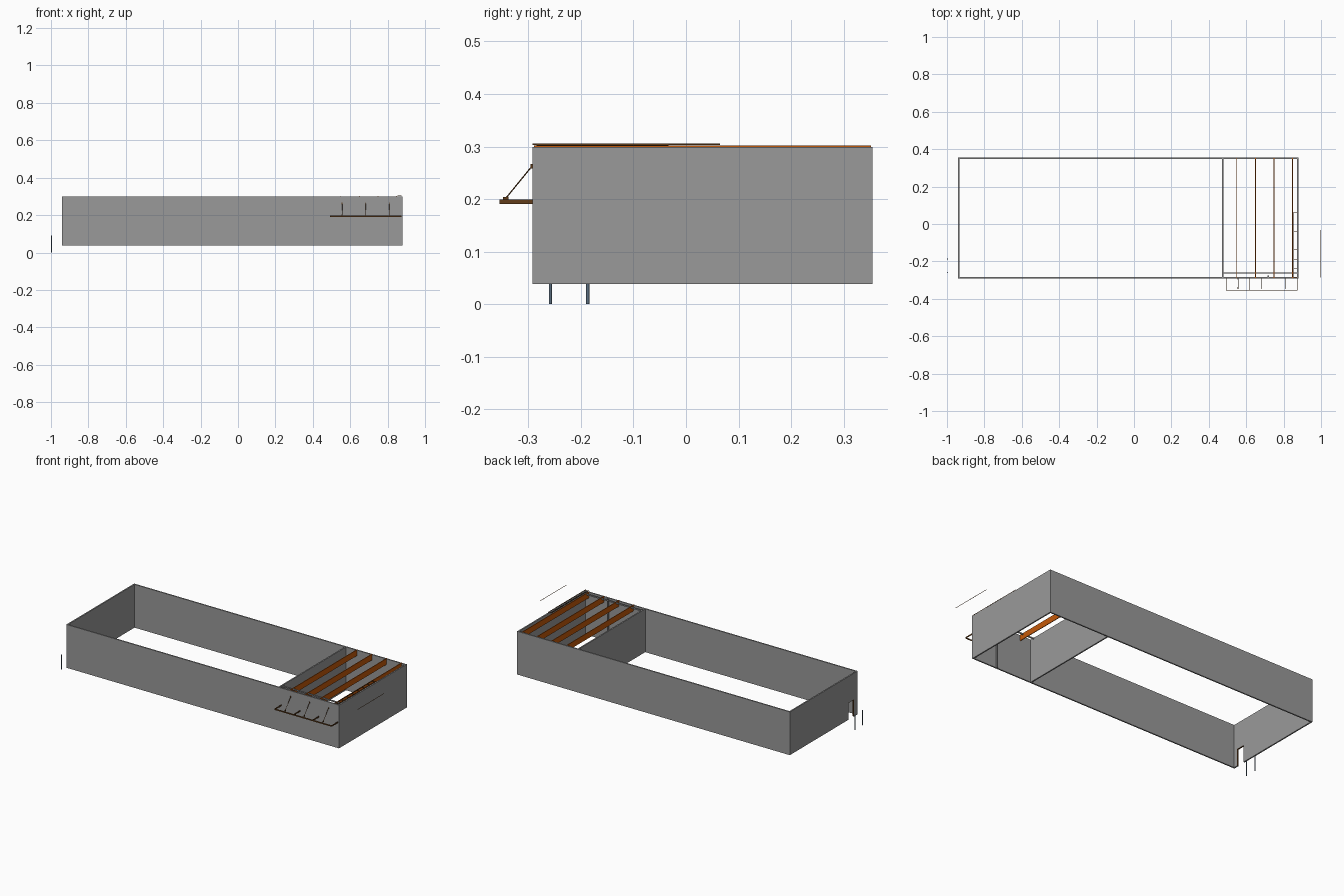
import bpy, bmesh
from mathutils import Vector

if "Cube" in bpy.data.objects:
    bpy.data.objects.remove(bpy.data.objects["Cube"])


def material(name, rgb):
    m = bpy.data.materials.new(name)
    m.diffuse_color = (*rgb, 1)
    m.use_nodes = True
    m.node_tree.nodes["Principled BSDF"].inputs["Base Color"].default_value = m.diffuse_color
    return m


WALL = material("dark_grey_wall", (0.32, 0.32, 0.32))
TIMBER = material("timber", (0.55, 0.10, 0.003))
DARK = material("dark_wood", (0.12, 0.045, 0.01))
STEEL = material("steel", (0.10, 0.15, 0.21))


def finish(name, bm, mat):
    me = bpy.data.meshes.new(name)
    bm.to_mesh(me)
    bm.free()
    ob = bpy.data.objects.new(name, me)
    bpy.context.collection.objects.link(ob)
    me.materials.append(mat)
    return ob


def box(name, lo, hi, mat=WALL):
    bm = bmesh.new()
    bmesh.ops.create_cube(bm, size=1)
    for v in bm.verts:
        v.co = Vector([(a + b) / 2 + c * (b - a) for a, b, c in zip(lo, hi, v.co)])
    return finish(name, bm, mat)


def rod(name, a, b, r, mat, sides=8):
    a, b = Vector(a), Vector(b)
    bm = bmesh.new()
    bmesh.ops.create_cone(bm, cap_ends=True, segments=sides, radius1=r, radius2=r,
                          depth=(b - a).length)
    q = (b - a).to_track_quat('Z', 'Y')
    for v in bm.verts:
        v.co = q @ v.co + (a + b) / 2
    return finish(name, bm, mat)


X0, X1, Y0, Y1, Z0, Z1, T = -0.942, 0.879, -0.292, 0.355, 0.038, 0.299, 0.008

# Outer walls and partition
box("front_wall", (X0, Y0, Z0), (X1, Y0 + T, Z1))
box("back_wall", (X0, Y1 - T, Z0), (X1, Y1, Z1))
box("right_wall", (X1 - T, Y0 + T, Z0), (X1, Y1 - T, Z1))
box("partition_wall", (0.471, Y0 + T, Z0), (0.471 + T, Y1 - T, Z1))

# Left wall around its doorway
D0, D1, DZ = -0.258, -0.205, 0.14
box("left_wall_long", (X0, D1, Z0), (X0 + T, Y1 - T, Z1))
box("left_wall_short", (X0, Y0 + T, Z0), (X0 + T, D0, Z1))
box("left_wall_lintel", (X0, D0, DZ), (X0 + T, D1, Z1))
for i, y in enumerate((D0, D1 - 0.002)):
    box(f"door_jamb_{i}", (X0 + 0.001, y, Z0), (X0 + T + 0.001, y + 0.002, DZ), DARK)
box("door_head", (X0 + 0.001, D0, DZ - 0.002), (X0 + T + 0.001, D1, DZ), DARK)

# Bollards outside the doorway
for i, y in enumerate((-0.258, -0.187)):
    rod(f"bollard_{i}", (-0.997, y, 0), (-0.997, y, 0.09), 0.003, STEEL, 12)

# Inner ledger and stub post behind the front wall
box("inner_ledger", (0.479, -0.264, 0.292), (X1 - T, -0.258, Z1))
box("stub_post", (0.713, Y0 + T, Z0), (0.721, -0.275, Z1))

# Roof joists
for i, x in enumerate((0.550, 0.650, 0.748, 0.848)):
    box(f"joist_{i}", (x - 0.002, Y0 + 0.003, 0.266), (x + 0.002, Y1 - 0.003, 0.302), TIMBER)

# Canopy frame with sloping stays
CY, CX0, STEP = -0.355, 0.493, 0.1265
box("canopy_front_beam", (CX0 - 0.001, CY, 0.191), (CX0 + 3 * STEP + 0.001, CY + 0.002, 0.199), DARK)
for i in range(4):
    x = CX0 + i * STEP
    box(f"canopy_arm_{i}", (x - 0.001, CY, 0.191), (x + 0.001, Y0, 0.199), DARK)
for i in range(3):
    x = CX0 + (i + 0.5) * STEP
    rod(f"canopy_stay_{i}", (x, -0.345, 0.199), (x, Y0, 0.264), 0.0012, DARK)
    box(f"stay_foot_{i}", (x - 0.002, -0.348, 0.197), (x + 0.002, -0.338, 0.204), DARK)
    box(f"stay_plate_{i}", (x - 0.002, Y0 - 0.004, 0.258), (x + 0.002, Y0, 0.267), DARK)

# Ladder-like rack on top of the right wall
for i, x in enumerate((0.855, 0.874)):
    box(f"rack_rail_{i}", (x - 0.001, Y0, 0.303), (x + 0.001, 0.065, 0.306), DARK)
for i in range(8):
    y = 0.06 - i * 0.0495
    box(f"rack_rung_{i}", (0.855, y - 0.001, 0.303), (0.874, y + 0.001, 0.305), DARK)

# Loose rail outside the right wall
rod("outer_rail", (0.998, -0.285, 0.302), (0.998, -0.033, 0.302), 0.0012, DARK)
